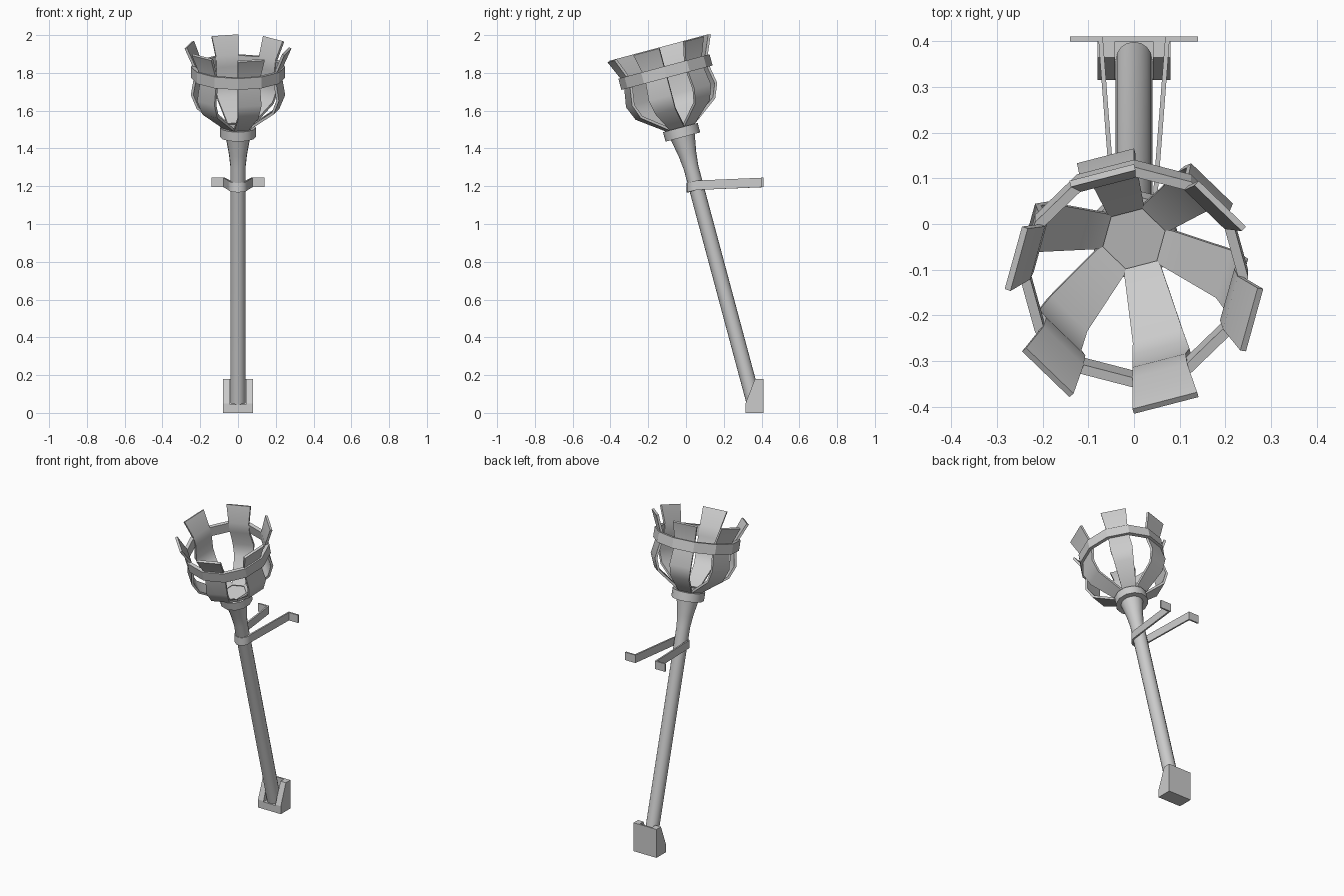
import bpy, bmesh, math
from mathutils import Matrix, Vector

if "Cube" in bpy.data.objects:
    bpy.data.objects.remove(bpy.data.objects["Cube"])

# Torch frame: local z runs along the leaning shaft
TILT = Matrix.Translation((0, 0.36, 0.055)) @ Matrix.Rotation(math.radians(15), 4, 'X')


def make(name, verts, faces, matrix=None, smooth=None):
    mesh = bpy.data.meshes.new(name)
    mesh.from_pydata([tuple(v) for v in verts], [], faces)
    bm = bmesh.new()
    bm.from_mesh(mesh)
    bmesh.ops.recalc_face_normals(bm, faces=bm.faces)
    if matrix:
        bm.transform(matrix)
    bm.to_mesh(mesh)
    bm.free()
    ob = bpy.data.objects.new(name, mesh)
    bpy.context.collection.objects.link(ob)
    if smooth:
        bpy.ops.object.select_all(action='DESELECT')
        bpy.context.view_layer.objects.active = ob
        ob.select_set(True)
        bpy.ops.object.shade_smooth_by_angle(angle=math.radians(smooth))
    return ob


def sweep(name, sections, closed=False, **kw):
    """Skin a list of equal-length closed cross-sections."""
    n, m = len(sections[0]), len(sections)
    verts = [v for s in sections for v in s]
    faces = []
    for i in range(m if closed else m - 1):
        j = (i + 1) % m
        for k in range(n):
            l = (k + 1) % n
            faces.append((i * n + k, i * n + l, j * n + l, j * n + k))
    if not closed:
        faces += [tuple(range(n)), tuple(range((m - 1) * n, m * n))]
    return make(name, verts, faces, **kw)


def circle(r, z, n):
    return [(r * math.cos(2 * math.pi * i / n), r * math.sin(2 * math.pi * i / n), z)
            for i in range(n)]


# Shaft with flared neck, and collar
sweep("shaft", [circle(r, z, 16) for r, z in
                [(0.04, 0), (0.04, 1.29), (0.048, 1.36), (0.066, 1.46)]],
      matrix=TILT, smooth=35)
sweep("collar", [circle(r, z, 12) for r, z in [(0.095, 1.455), (0.095, 1.507)]],
      matrix=TILT, smooth=35)

# Basket ring, twelve sided
sections = []
for i in range(12):
    a = i * math.pi / 6
    sections.append([(r * math.cos(a), r * math.sin(a), z) for r, z in
                     [(0.228, 1.78), (0.25, 1.78), (0.25, 1.842), (0.228, 1.842)]])
sweep("basket_ring", sections, closed=True, matrix=TILT)

# Six basket petals: height, corner radius, half angle
profile = [(1.505, 0.08, 30), (1.608, 0.218, 15), (1.685, 0.25, 15),
           (1.785, 0.233, 15), (1.842, 0.24, 15), (1.94, 0.283, 15)]
pts = [Vector((r * math.cos(math.radians(a)), z)) for z, r, a in profile]
petal = []
for i, (z, r, a) in enumerate(profile):
    t = (pts[min(i + 1, len(pts) - 1)] - pts[max(i - 1, 0)]).normalized()
    inner = pts[i] + Vector((-t.y, t.x)) * 0.014
    hw = r * math.sin(math.radians(a))
    petal.append([Vector((p.x, s * hw, p.y)) for p, s in
                  [(pts[i], -1), (pts[i], 1), (inner, 1), (inner, -1)]])
for i in range(6):
    rot = Matrix.Rotation(math.radians(-75 + 60 * i), 4, 'Z')
    sweep(f"basket_petal_{i + 1}", petal, matrix=TILT @ rot, smooth=40)

# Wall strap: feet, arms and a half loop round the shaft
half = [(0.14, 0.405, 1.22), (0.073, 0.405, 1.22)]
for i in range(6):
    a = math.radians(-18 * i)
    y = 0.055 + 0.046 * math.sin(a)
    half.append((0.046 * math.cos(a), y, 1.205 + 0.268 * (y - 0.055)))
path = [Vector(p) for p in half] + [Vector((-x, y, z)) for x, y, z in half[-2::-1]]
strap = []
for i, p in enumerate(path):
    d0 = (p - path[max(i - 1, 0)]).to_2d()
    d1 = (path[min(i + 1, len(path) - 1)] - p).to_2d()
    d0 = d0.normalized() if d0.length else d1.normalized()
    d1 = d1.normalized() if d1.length else d0
    m = (d0 + d1).normalized()
    off = Vector((-m.y, m.x, 0)) * 0.005 / max(m.dot(d0), 0.4)
    up = Vector((0, 0, 0.025))
    strap.append([p - off - up, p + off - up, p + off + up, p - off + up])
sweep("wall_strap", strap, smooth=30)

# Wall foot: two sloped cheeks, a floor and a back plate forming a socket
cheek = [(0.315, 0), (0.41, 0), (0.41, 0.18), (0.365, 0.18), (0.315, 0.05)]
seat = [(0.315, 0), (0.41, 0), (0.41, 0.18), (0.4, 0.18), (0.4, 0.045), (0.315, 0.045)]
for name, prof, x0, x1 in [("foot_cheek_left", cheek, -0.08, -0.042),
                           ("foot_cheek_right", cheek, 0.042, 0.08),
                           ("foot_socket", seat, -0.042, 0.042)]:
    sweep(name, [[(x, y, z) for y, z in prof] for x in (x0, x1)])
